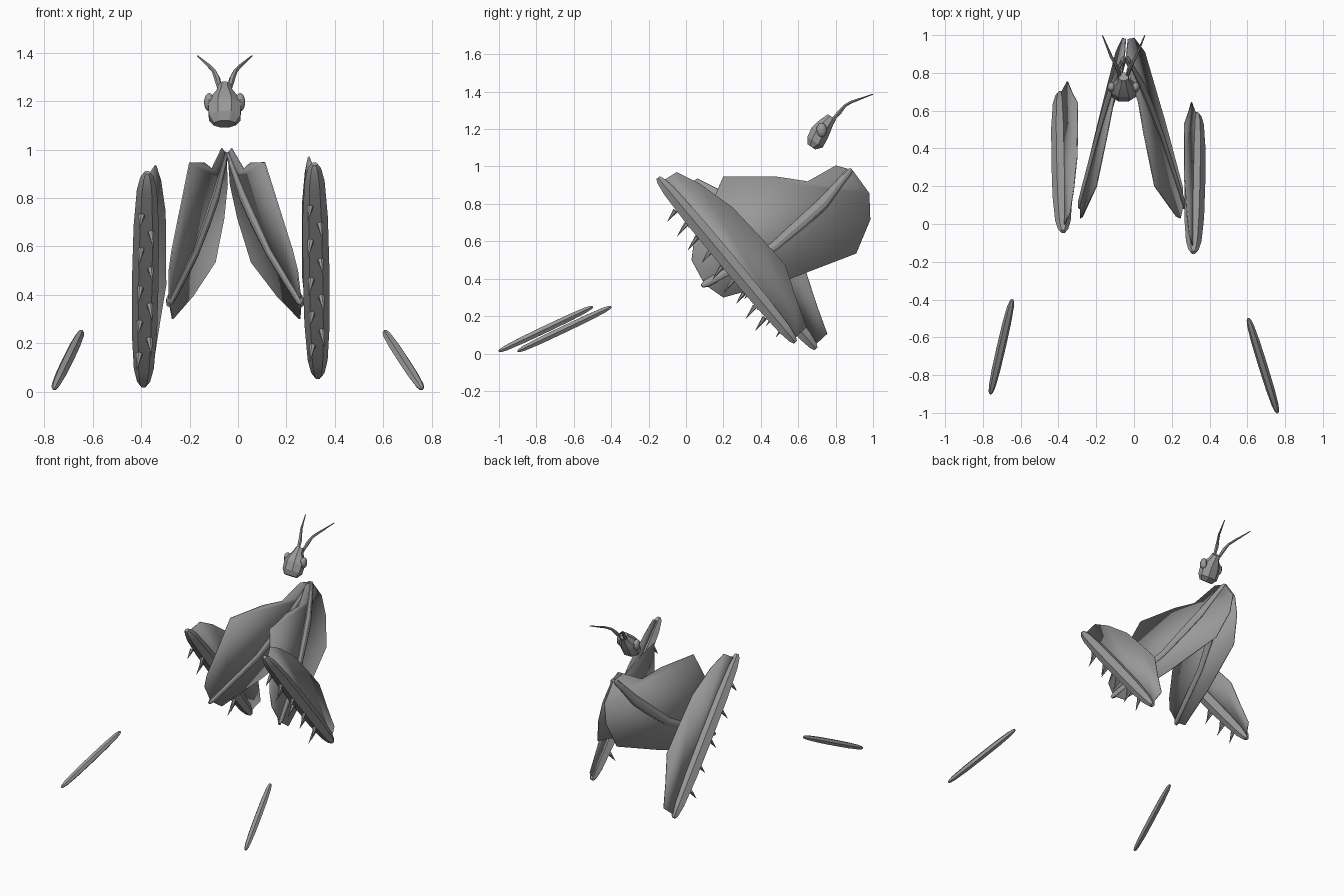
import bpy, bmesh, math
from mathutils import Vector

if "Cube" in bpy.data.objects:
    bpy.data.objects.remove(bpy.data.objects["Cube"])

grey = bpy.data.materials.new("chitin_grey")
grey.diffuse_color = (0.32, 0.32, 0.32, 1)
grey.use_nodes = True
grey.node_tree.nodes["Principled BSDF"].inputs["Base Color"].default_value = grey.diffuse_color


def finish(name, bm, angle=30):
    bmesh.ops.recalc_face_normals(bm, faces=bm.faces)
    me = bpy.data.meshes.new(name)
    bm.to_mesh(me)
    bm.free()
    ob = bpy.data.objects.new(name, me)
    bpy.context.collection.objects.link(ob)
    me.materials.append(grey)
    bpy.ops.object.select_all(action='DESELECT')
    ob.select_set(True)
    bpy.context.view_layer.objects.active = ob
    bpy.ops.object.shade_smooth_by_angle(angle=math.radians(angle))
    return ob


def loft(name, pts, radii, side, section, angle=30):
    """Sweep a unit section along pts; radii = (side, depth) for each point."""
    bm = bmesh.new()
    pts = [Vector(p) for p in pts]
    side = Vector(side)
    axis = (pts[-1] - pts[0]).normalized()
    u = (side - axis * side.dot(axis)).normalized()
    v = axis.cross(u)
    rings = [[bm.verts.new(p + u * a * s + v * b * t) for s, t in section]
             for p, (a, b) in zip(pts, radii)]
    n = len(section)
    for r0, r1 in zip(rings, rings[1:]):
        for i in range(n):
            bm.faces.new((r0[i], r0[(i + 1) % n], r1[(i + 1) % n], r1[i]))
    bm.faces.new(rings[0])
    bm.faces.new(rings[-1])
    return finish(name, bm, angle)


def ring(n, groove=1.0):
    """Round section; every second point is pulled in by the groove factor."""
    return [(math.cos(2 * math.pi * i / n) * (groove if i % 2 else 1),
             math.sin(2 * math.pi * i / n) * (groove if i % 2 else 1)) for i in range(n)]


def plate(name, outline, x_of):
    """Thin flat blade given by a y-z outline lying on the plane x = x_of(y, z)."""
    bm = bmesh.new()
    bm.faces.new([bm.verts.new((x_of(y, z), y, z)) for y, z in outline])
    ob = finish(name, bm)
    mod = ob.modifiers.new("thickness", 'SOLIDIFY')
    mod.thickness = 0.006
    mod.offset = 0


def spindle(name, a, b, r, depth, side=(1, 0, 0)):
    """Ribbed rod, tapered to blunt ends."""
    a, b = Vector(a), Vector(b)
    steps = [(0, .25), (.02, .5), (.08, .75), (.25, .95), (.5, 1), (.75, .95), (.92, .75), (.98, .5), (1, .25)]
    loft(name, [a.lerp(b, t) for t, k in steps], [(r * k, depth * k) for t, k in steps],
         side, ring(12, 0.86), 25)


def spike(bm, base, direction, length, r):
    d = Vector(direction).normalized()
    rot = d.to_track_quat('Z', 'Y').to_matrix().to_4x4()
    rot.translation = Vector(base) + d * length / 2
    bmesh.ops.create_cone(bm, cap_ends=True, segments=6, radius1=r, radius2=0.001,
                          depth=length, matrix=rot)


# Upper arms: a kinked rib running through a broad flat blade
blade = [(.89, .98), (.80, 1.005), (.65, .92), (.48, .946), (.20, .947), (.04, .58), (.03, .50),
         (.10, .37), (.20, .30), (.545, .395), (.91, .535), (.985, .715), (.98, .856)]
rib = [(.885, .985), (.87, .97), (.82, .91), (.73, .80), (.62, .70), (.47, .57), (.25, .45), (.11, .375), (.085, .36)]
rib_r = [.008, .019, .023, .034, .034, .027, .025, .022, .010]
arm_planes = {
    "right": lambda y, z: .255 - .206 * (y - .2) - .225 * (z - .3),
    "left": lambda y, z: -.27 + .21 * (y - .2) + .11 * (z - .3),
}
for s, fx in arm_planes.items():
    plate(s + "_arm_blade", blade, fx)
    loft(s + "_arm_rib", [(fx(y, z), y, z) for y, z in rib],
         [(r * .8, r) for r in rib_r], (1, 0, 0), ring(10), 25)

# Forelegs: ribbed rod, rear blade and a row of spines
leg_blade = [(-.13, .92), (-.05, .97), (.07, .91), (.25, .78), (.40, .62), (.53, .475), (.59, .29), (.645, .14), (.58, .08)]
for s, top, bot, lean, dy, dz in (("right", .315, .33, -.25, 0, 0), ("left", -.375, -.39, .38, .11, -.035)):
    def leg_x(y, z):
        perp = (y - dy - .22) * .77 + (z - dz - .5) * .64
        t = (.94 - z) / .88
        return top + (bot - top) * t + lean * max(perp, 0)
    plate(s + "_foreleg_blade", [(y + dy, z + dz) for y, z in leg_blade], leg_x)
    a, b = Vector((top, -.15 + dy, .94 + dz)), Vector((bot, .585 + dy, .06 + dz))
    spindle(s + "_foreleg", a, b, .055, .05)
    bm = bmesh.new()
    for i, t in enumerate((.17, .25, .33, .42, .51, .59, .67, .75, .82)):
        off = .02 if i % 2 else -.02
        p = a.lerp(b, t) + Vector((off, -.032, -.027))
        spike(bm, p, (off * 6, -.55, -.75), .085 if i % 3 else .07, .014)
    finish(s + "_foreleg_spines", bm)

# Feet: two separate ribbed rods
spindle("right_foot", (.605, -.5, .25), (.76, -1.0, .012), .024, .022)
spindle("left_foot", (-.645, -.4, .25), (-.76, -.9, .012), .024, .022)

# Head: faceted wedge, wide at the eyes and narrow at the crown
cx = -.055
head = [(.67, 1.105, .045, .025), (.69, 1.13, .065, .05), (.715, 1.18, .068, .052),
        (.735, 1.21, .055, .045), (.758, 1.24, .032, .034), (.78, 1.265, .025, .026)]
octagon = [(math.cos(math.pi * (i + .5) / 4) * 1.08, math.sin(math.pi * (i + .5) / 4) * 1.08) for i in range(8)]
loft("head", [(cx, y, z) for y, z, a, b in head], [(a, b) for y, z, a, b in head], (1, 0, 0), octagon, 20)

for s, k in (("right", 1), ("left", -1)):
    # Eye
    bm = bmesh.new()
    bmesh.ops.create_uvsphere(bm, u_segments=10, v_segments=7, radius=1)
    bmesh.ops.scale(bm, vec=(.022, .028, .038), verts=bm.verts)
    bmesh.ops.translate(bm, vec=(cx + k * .064, .725, 1.195), verts=bm.verts)
    finish(s + "_eye", bm, 40)
    # Antenna
    pts = [(.02, .785, 1.25), (.03, .82, 1.29), (.045, .85, 1.325), (.065, .885, 1.345), (.112, .998, 1.386)]
    loft(s + "_antenna", [(cx + k * x, y, z) for x, y, z in pts],
         [(r, r) for r in (.010, .013, .009, .008, .003)], (1, 0, 0), ring(6), 40)
